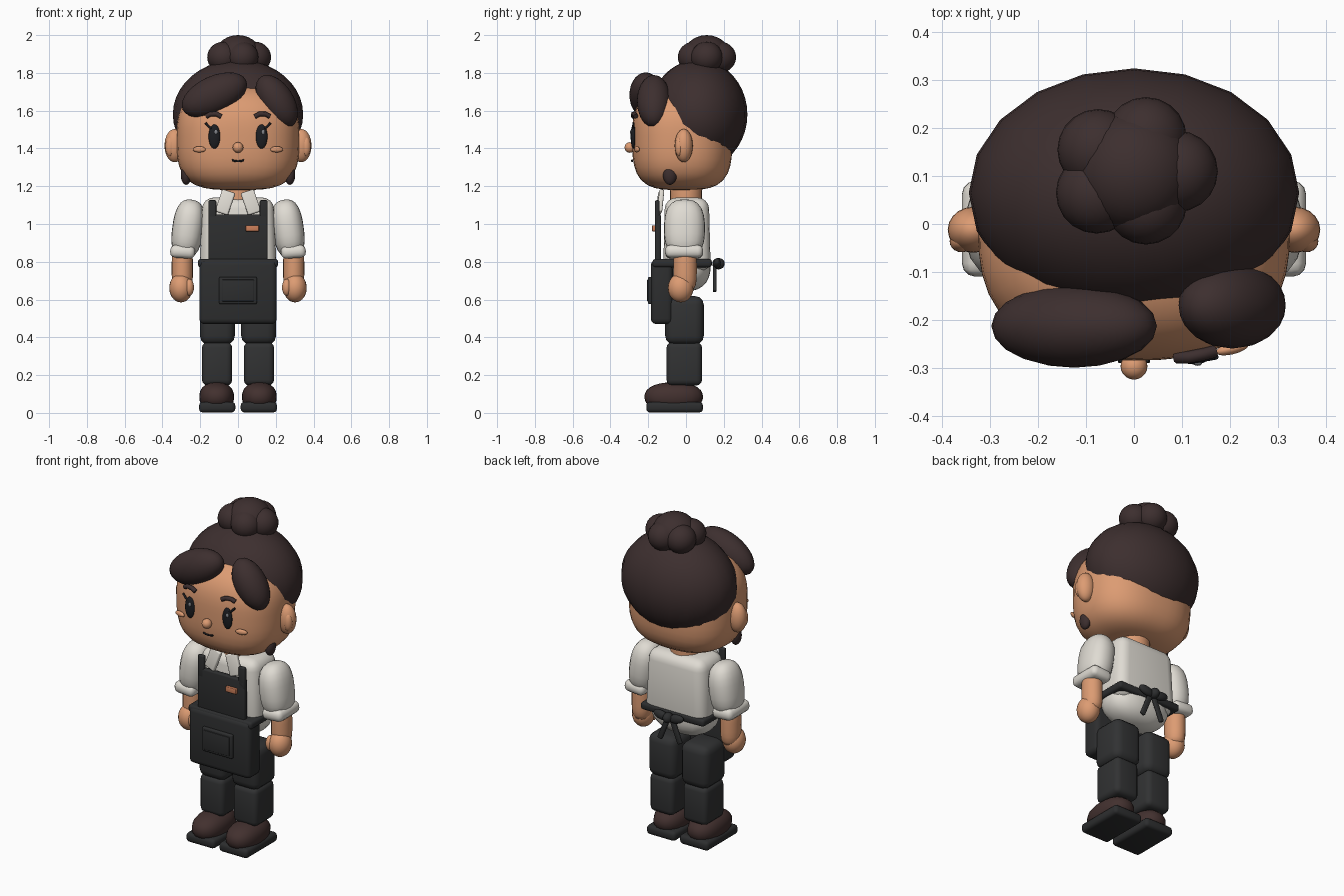
import bpy, bmesh, math

if "Cube" in bpy.data.objects:
    bpy.data.objects.remove(bpy.data.objects["Cube"])

def material(name, rgb):
    m = bpy.data.materials.new(name)
    m.diffuse_color = (*rgb, 1)
    m.use_nodes = True
    m.node_tree.nodes["Principled BSDF"].inputs["Base Color"].default_value = m.diffuse_color
    return m

SKIN = material("skin", (0.72, 0.33, 0.17))
HAIR = material("dark_brown_hair", (0.046, 0.028, 0.028))
SHIRT = material("off_white_cloth", (0.74, 0.71, 0.65))
APRON = material("charcoal_cloth", (0.026, 0.027, 0.028))
TROUSER = material("dark_grey_cloth", (0.031, 0.032, 0.033))
SHOE = material("brown_leather", (0.055, 0.03, 0.028))
BLACK = material("black", (0.012, 0.013, 0.016))
TAG = material("copper_tag", (0.60, 0.21, 0.10))
GLINT = material("eye_glint", (0.22, 0.23, 0.25))

def finish(name, bm, loc, rot, mat, angle=50):
    mesh = bpy.data.meshes.new(name)
    bm.to_mesh(mesh)
    bm.free()
    ob = bpy.data.objects.new(name, mesh)
    bpy.context.collection.objects.link(ob)
    ob.location = loc
    ob.rotation_euler = [math.radians(a) for a in rot]
    mesh.materials.append(mat)
    bpy.ops.object.select_all(action='DESELECT')
    ob.select_set(True)
    bpy.context.view_layer.objects.active = ob
    bpy.ops.object.shade_smooth_by_angle(angle=math.radians(angle))
    return ob

def blob(name, loc, r, mat, rot=(0, 0, 0), p=2, n=2, top=None, segs=20, rings=14):
    """Superellipsoid: p rounds the plan, n the profile, top = (n, radius) of the upper half."""
    bm = bmesh.new()
    bmesh.ops.create_uvsphere(bm, u_segments=segs, v_segments=rings, radius=1)
    for v in bm.verts:
        x, y, z = v.co
        k, rz = top if top and z > 0 else (n, r[2])
        f = ((abs(x)**p + abs(y)**p)**(k / p) + abs(z)**k)**(-1 / k)
        v.co = (x * f * r[0], y * f * r[1], z * f * rz)
    return finish(name, bm, loc, rot, mat)

def box(name, loc, half, mat, bevel=0.01, rot=(0, 0, 0), taper=1, segs=3):
    """Rounded box, its top scaled in x and y by taper."""
    bm = bmesh.new()
    bmesh.ops.create_cube(bm, size=2)
    for v in bm.verts:
        t = taper if v.co.z > 0 else 1
        v.co = (v.co.x * half[0] * t, v.co.y * half[1] * t, v.co.z * half[2])
    bmesh.ops.bevel(bm, geom=bm.edges[:], offset=bevel, segments=segs, profile=0.5, affect='EDGES')
    return finish(name, bm, loc, rot, mat)

def tube(name, points, radius, mat):
    """Round cord through a few points."""
    cu = bpy.data.curves.new(name, 'CURVE')
    cu.dimensions = '3D'
    cu.bevel_depth, cu.bevel_resolution, cu.use_fill_caps = radius, 2, True
    sp = cu.splines.new('POLY')
    sp.points.add(len(points) - 1)
    for q, c in zip(sp.points, points):
        q.co = (*c, 1)
    cu.materials.append(mat)
    ob = bpy.data.objects.new(name, cu)
    bpy.context.collection.objects.link(ob)

# Head, neck and hair
blob("head", (0, -0.02, 1.47), (0.325, 0.265, 0.29), SKIN, p=2.5, n=3.5, top=(2.6, 0.27), segs=40, rings=24)
blob("neck", (0, 0, 1.13), (0.088, 0.085, 0.12), SKIN, n=6)
blob("hair_cap", (0, 0.065, 1.58), (0.345, 0.26, 0.29), HAIR, rings=20)
blob("fringe_left", (-0.125, -0.213, 1.683), (0.185, 0.087, 0.10), HAIR, rot=(0, -25, 0))
blob("fringe_right", (0.205, -0.17, 1.65), (0.155, 0.09, 0.09), HAIR, rot=(0, 58, 0))
blob("bun", (0, 0.11, 1.89), (0.125, 0.125, 0.11), HAIR)
for i, (x, y) in enumerate([(-0.075, 0.155), (-0.078, 0.065), (0.025, 0.042), (0.09, 0.11), (0.025, 0.18)]):
    blob(f"bun_curl_{i}", (x, y, 1.883), (0.085, 0.085, 0.082), HAIR)

# Face
blob("nose", (0, -0.297, 1.405), (0.028, 0.028, 0.028), SKIN)
tube("mouth", [(x, -0.285, 1.332 + 6 * x * x) for x in (-0.032, -0.016, 0, 0.016, 0.032)], 0.005, BLACK)

for s, side in ((-1, "left"), (1, "right")):
    # Face and ears
    blob(f"eye_{side}", (s * 0.125, -0.279, 1.463), (0.031, 0.014, 0.064), BLACK)
    blob(f"eye_glint_{side}", (s * 0.125 + 0.008, -0.291, 1.487), (0.009, 0.005, 0.012), GLINT)
    tube(f"eyelash_{side}", [(s * 0.14, -0.283, 1.505), (s * 0.155, -0.28, 1.516), (s * 0.172, -0.277, 1.535)], 0.006, BLACK)
    tube(f"brow_{side}", [(s * 0.088, -0.278, 1.568), (s * 0.115, -0.278, 1.583),
                          (s * 0.145, -0.272, 1.582), (s * 0.168, -0.266, 1.57)], 0.013, HAIR)
    blob(f"cheek_{side}", (s * 0.205, -0.26, 1.395), (0.035, 0.012, 0.016), SKIN, rot=(0, 0, s * 14))
    blob(f"ear_{side}", (s * 0.335, -0.012, 1.415), (0.054, 0.048, 0.088), SKIN)
    blob(f"inner_ear_{side}", (s * 0.36, -0.036, 1.41), (0.025, 0.023, 0.052), SKIN)
    blob(f"sideburn_{side}", (s * 0.275, -0.085, 1.262), (0.028, 0.037, 0.055), HAIR)

    # Arms
    blob(f"sleeve_{side}", (s * 0.265, -0.008, 0.975), (0.083, 0.108, 0.155), SHIRT, rot=(0, -s * 8, 0), p=2.4, n=2.7)
    box(f"cuff_{side}", (s * 0.293, -0.01, 0.853), (0.066, 0.1, 0.034), SHIRT, 0.028, rot=(0, -s * 4, 0))
    blob(f"forearm_{side}", (s * 0.295, -0.005, 0.765), (0.056, 0.062, 0.12), SKIN, n=4)
    blob(f"hand_{side}", (s * 0.302, -0.028, 0.662), (0.062, 0.068, 0.077), SKIN)
    blob(f"thumb_{side}", (s * 0.258, -0.06, 0.665), (0.025, 0.03, 0.045), SKIN)

    # Legs and shoes
    box(f"thigh_{side}", (s * 0.109, -0.008, 0.49), (0.092, 0.102, 0.128), TROUSER, 0.045)
    box(f"shin_{side}", (s * 0.111, -0.009, 0.26), (0.08, 0.094, 0.115), TROUSER, 0.03)
    blob(f"shoe_{side}", (s * 0.113, -0.065, 0.085), (0.092, 0.155, 0.077), SHOE, p=2.4, n=2.3)
    box(f"sole_{side}", (s * 0.11, -0.06, 0.03), (0.096, 0.15, 0.028), APRON, 0.02)

    # Collar and apron straps
    box(f"collar_{side}", (s * 0.068, -0.137, 1.115), (0.036, 0.013, 0.062), SHIRT, 0.008, rot=(-8, -s * 18, s * 8))
    box(f"strap_{side}", (s * 0.136, -0.152, 1.06), (0.021, 0.012, 0.066), APRON, 0.008)

    # Bow loops and tails at the back
    blob(f"bow_loop_{side}", (s * 0.05, 0.165, 0.792), (0.05, 0.02, 0.026), APRON, rot=(0, -s * 12, 0))
    box(f"bow_tail_{side}", (s * 0.04, 0.152, 0.712), (0.015, 0.01, 0.075), APRON, 0.007, rot=(0, -s * 22, 0))

# Shirt body
box("shirt_body", (0, 0.005, 0.945), (0.205, 0.126, 0.195), SHIRT, 0.06, taper=0.92, segs=4)
blob("shirt_hips", (0, 0.005, 0.775), (0.198, 0.125, 0.13), SHIRT, p=2.6, n=2.3)

# Apron
box("apron_bib", (0, -0.148, 0.92), (0.157, 0.016, 0.13), APRON, 0.01)
box("apron_skirt", (0, -0.128, 0.64), (0.205, 0.058, 0.17), APRON, 0.028)
box("apron_waistband", (0, -0.02, 0.793), (0.212, 0.157, 0.022), APRON, 0.015)
box("apron_pocket", (0, -0.19, 0.648), (0.1, 0.012, 0.072), APRON, 0.008)
box("pocket_panel", (0, -0.2, 0.648), (0.085, 0.007, 0.057), APRON, 0.004)
blob("bow_knot", (0, 0.172, 0.79), (0.027, 0.033, 0.03), APRON)
box("name_tag", (0.076, -0.17, 0.977), (0.035, 0.01, 0.016), TAG, 0.004)
